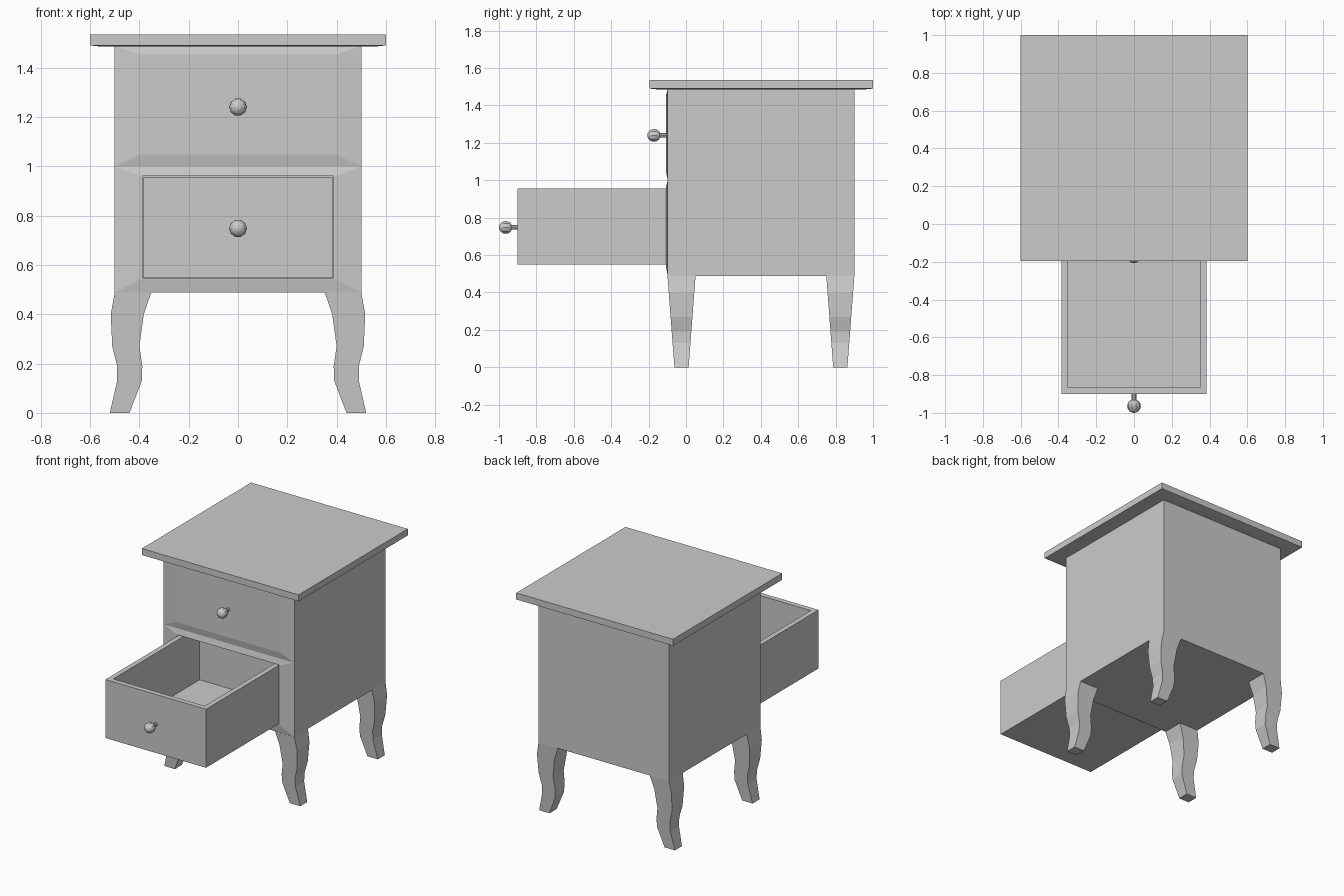
import bpy, bmesh, math

if "Cube" in bpy.data.objects:
    bpy.data.objects.remove(bpy.data.objects["Cube"])


def loft(name, rings):
    """Bridge a list of closed point rings and cap both ends."""
    bm = bmesh.new()
    loops = [[bm.verts.new(p) for p in ring] for ring in rings]
    for a, b in zip(loops, loops[1:]):
        n = len(a)
        for i in range(n):
            j = (i + 1) % n
            bm.faces.new((a[i], a[j], b[j], b[i]))
    bm.faces.new(loops[0])
    bm.faces.new(loops[-1])
    bmesh.ops.recalc_face_normals(bm, faces=bm.faces)
    mesh = bpy.data.meshes.new(name)
    bm.to_mesh(mesh)
    bm.free()
    obj = bpy.data.objects.new(name, mesh)
    bpy.context.collection.objects.link(obj)
    return obj


def flat_ring(x0, x1, y0, y1, z):
    return [(x0, y0, z), (x1, y0, z), (x1, y1, z), (x0, y1, z)]


def front_ring(w, z0, z1, y):
    return [(-w, y, z0), (w, y, z0), (w, y, z1), (-w, y, z1)]


# Upper body section with raised panel
loft("upper_body", [front_ring(0.5, 1.0, 1.488, 0.9),
                    front_ring(0.5, 1.0, 1.488, -0.098),
                    front_ring(0.4, 1.047, 1.455, -0.107)])

# Lower body section with raised panel and drawer cavity
loft("lower_body", [front_ring(0.5, 0.488, 1.0, 0.9),
                    front_ring(0.5, 0.488, 1.0, -0.098),
                    front_ring(0.4, 0.54, 0.962, -0.107),
                    front_ring(0.387, 0.548, 0.96, -0.107),
                    front_ring(0.387, 0.548, 0.96, 0.13)])

# Table top with shallow sloped underside
loft("table_top", [flat_ring(-0.6, 0.6, -0.195, 1.0, 1.535),
                   flat_ring(-0.6, 0.6, -0.195, 1.0, 1.49),
                   flat_ring(-0.55, 0.55, -0.145, 0.95, 1.485)])

# Open drawer box
D, T = 0.385, 0.035
loft("open_drawer", [flat_ring(-D, D, -0.9, 0.115, 0.55),
                     flat_ring(-D, D, -0.9, 0.115, 0.955),
                     flat_ring(-D + T, D - T, -0.9 + T, 0.115 - T, 0.955),
                     flat_ring(-D + T, D - T, -0.9 + T, 0.115 - T, 0.588)])

# Curved legs: height, inner x, outer x
LEG = [(0.488, 0.352, 0.5), (0.4, 0.382, 0.516), (0.27, 0.4, 0.51),
       (0.19, 0.388, 0.49), (0.13, 0.39, 0.49), (0.0, 0.44, 0.52)]
for row, yc in (("front", -0.024), ("back", 0.825)):
    for side, s in (("left", -1), ("right", 1)):
        rings = []
        for z, xi, xo in LEG:
            h = 0.038 + 0.037 * z / 0.488
            rings.append(flat_ring(s * xi, s * xo, yc - h, yc + h, z))
        loft(f"{row}_{side}_leg", rings)

# Knobs: distance out from the drawer face, radius
R = 0.036
KNOB = [(-0.01, 0.013), (0.032, 0.013)]
KNOB += [(0.064 - R * math.cos(a), R * math.sin(a))
         for a in (math.radians(d) for d in (45, 67.5, 90, 112.5, 135, 160))]
KNOB += [(0.1, 0.001)]
SIDES = 10
for name, y, z in (("upper_knob", -0.107, 1.24), ("lower_knob", -0.9, 0.748)):
    loft(name, [[(r * math.cos(2 * math.pi * i / SIDES), y - d,
                  z + r * math.sin(2 * math.pi * i / SIDES)) for i in range(SIDES)]
                for d, r in KNOB])
